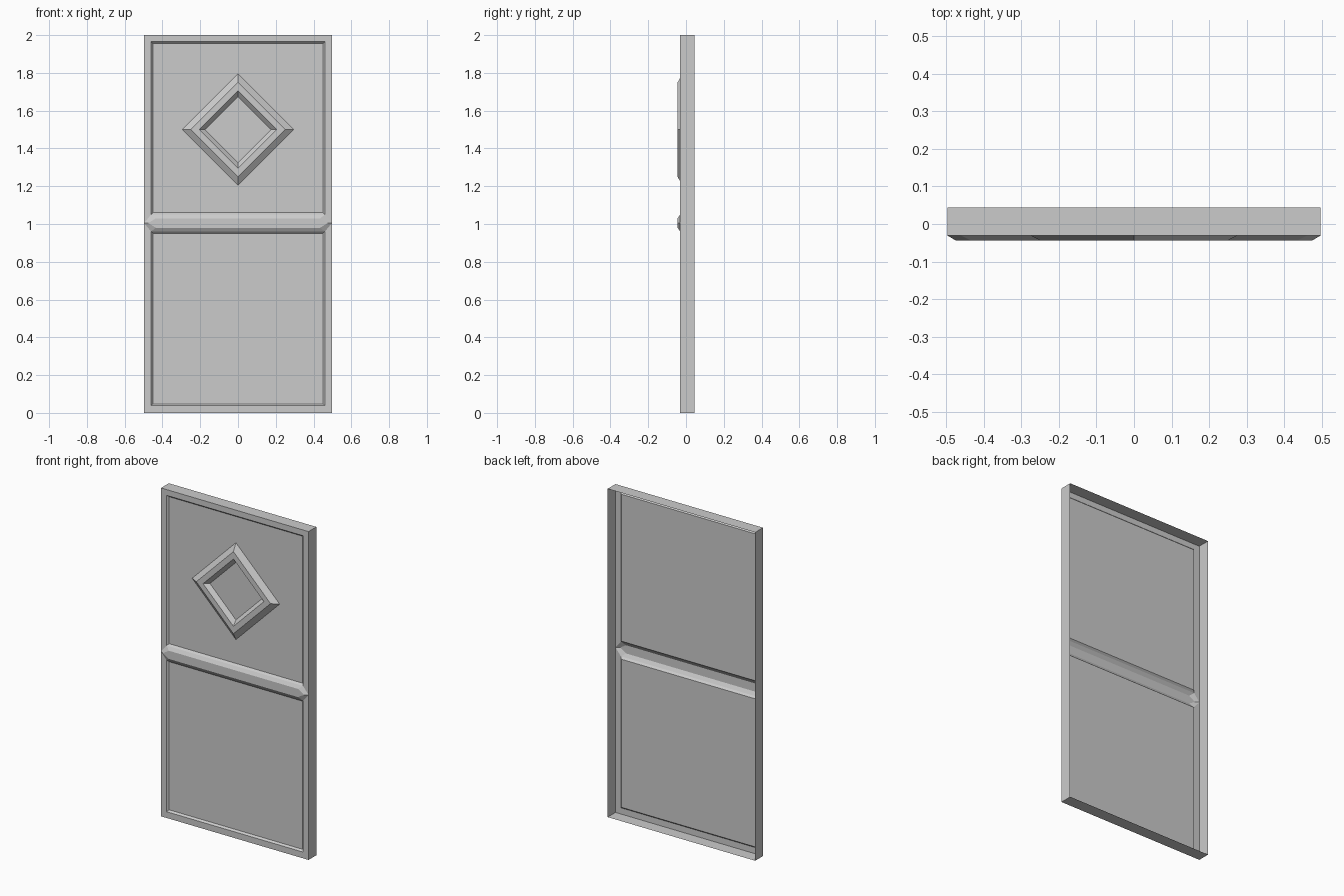
import bpy, bmesh

if "Cube" in bpy.data.objects:
    bpy.data.objects.remove(bpy.data.objects["Cube"])

W, H = 0.497, 2.0            # half width, height
BACK, RIM, PANEL, RAISED = 0.044, -0.031, -0.020, -0.044
IN = 0.46                    # half width inside the rim
BAR_LO, BAR_MID, BAR_HI = 0.96, 1.005, 1.05


def make(name, parts):
    """Each part: (list of (xz points, y) loops, closed, cap last loop)."""
    bm = bmesh.new()
    for loops, closed, cap in parts:
        rows = [[bm.verts.new((x, y, z)) for x, z in pts] for pts, y in loops]
        n = len(rows[0])
        for a, b in zip(rows, rows[1:]):
            for i in range(n if closed else n - 1):
                j = (i + 1) % n
                bm.faces.new((a[i], a[j], b[j], b[i]))
        if cap:
            bm.faces.new(rows[-1])
    bmesh.ops.remove_doubles(bm, verts=bm.verts, dist=1e-5)
    bmesh.ops.recalc_face_normals(bm, faces=bm.faces)
    if max(bm.faces, key=lambda f: f.calc_area()).normal.y > 0:
        bmesh.ops.reverse_faces(bm, faces=bm.faces)
    me = bpy.data.meshes.new(name)
    bm.to_mesh(me)
    bm.free()
    ob = bpy.data.objects.new(name, me)
    bpy.context.collection.objects.link(ob)
    return ob


def rect(w, lo, hi):
    return [(-w, lo), (-w, hi), (w, hi), (w, lo)]


def hexagon(tip, w, lo, hi):
    return [(-tip, BAR_MID), (-w, hi), (w, hi), (tip, BAR_MID), (w, lo), (-w, lo)]


def diamond(r):
    return [(-r, 1.5), (0, 1.5 + r), (r, 1.5), (0, 1.5 - r)]


# Pressed door shell, open at the back
border = hexagon(W, W, 0, H)
parts = [([(border, BACK), (border, RIM)], True, False)]

# Upper and lower rim with recessed panels
for end, inner_end, bar_edge in ((H, 1.965, BAR_HI), (0, 0.038, BAR_LO)):
    inner = rect(IN, bar_edge, inner_end)
    s = 0.01 if end else -0.01
    parts.append(([(rect(W, BAR_MID, end), RIM), (inner, RIM)], False, False))
    parts.append(([(inner, RIM),
                   (rect(IN - 0.01, bar_edge + s, inner_end - s), PANEL)], True, True))

# Pointed cross bar pushed out of the sheet
parts.append(([(hexagon(W, IN, BAR_LO, BAR_HI), RIM),
               (hexagon(0.475, 0.435, BAR_LO + 0.02, BAR_HI - 0.02), RAISED)], True, True))
make("door_shell", parts)

# Raised diamond moulding
make("diamond_frame", [([(diamond(0.295), PANEL), (diamond(0.25), RAISED),
                         (diamond(0.205), RAISED), (diamond(0.175), PANEL)], True, False)])
